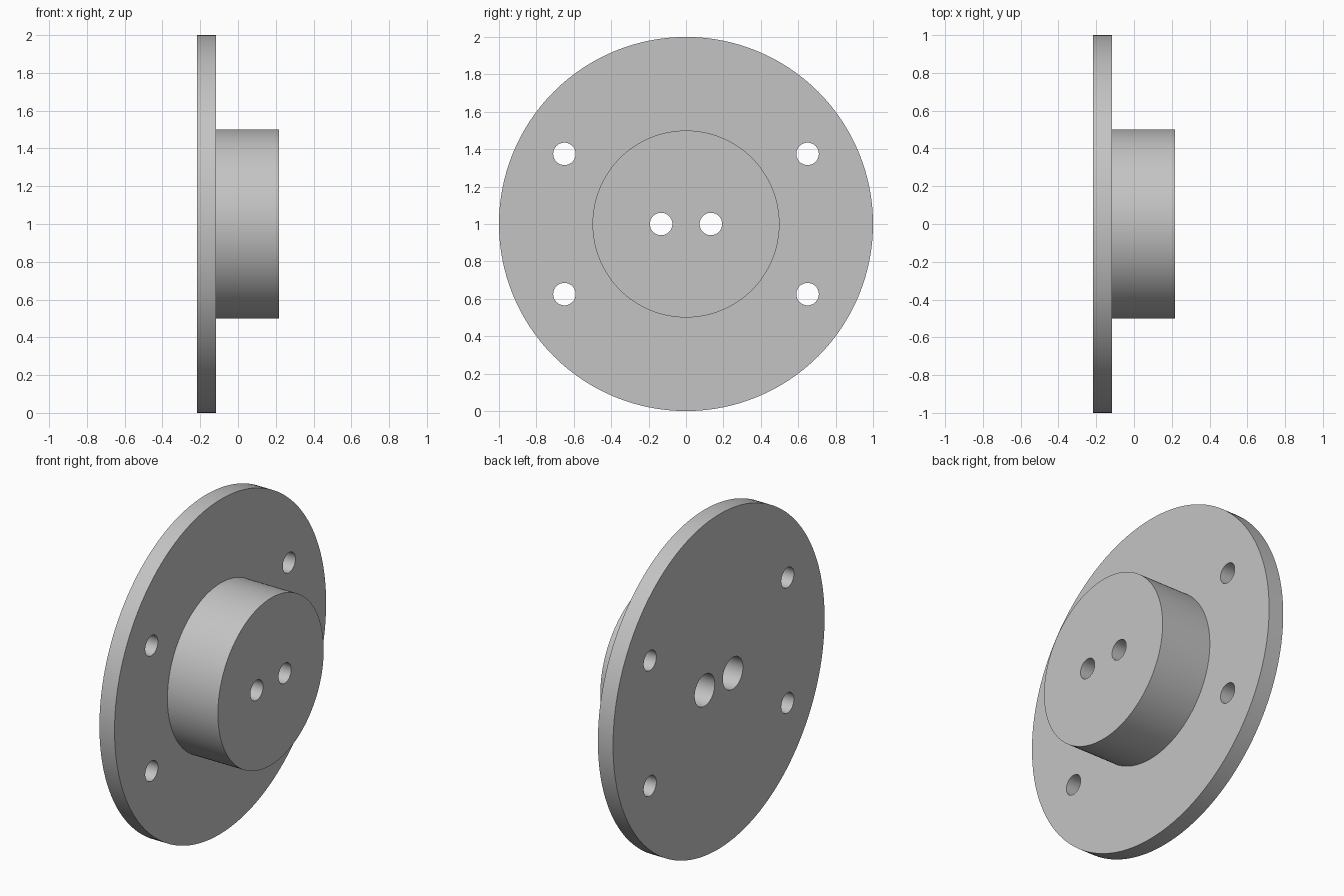
import bpy
import math

if "Cube" in bpy.data.objects:
    bpy.data.objects.remove(bpy.data.objects["Cube"], do_unlink=True)

BACK, STEP, FRONT = -0.217, -0.117, 0.217   # stations along the flange axis
AXIS_Z = 1.0

grey = bpy.data.materials.new("light grey metal")
grey.use_nodes = True
colour = (0.55, 0.55, 0.55, 1)
grey.diffuse_color = colour
grey.node_tree.nodes["Principled BSDF"].inputs["Base Color"].default_value = colour


def cylinder(name, radius, x0, x1, y=0.0, z=0.0, sides=48):
    """Cylinder lying along x, offset (y, z) from the flange axis."""
    bpy.ops.mesh.primitive_cylinder_add(
        vertices=sides, radius=radius, depth=x1 - x0,
        location=((x0 + x1) / 2, y, AXIS_Z + z), rotation=(0, math.pi / 2, 0))
    obj = bpy.context.object
    obj.name = name
    obj.data.materials.append(grey)
    return obj


def combine(target, tool, operation):
    """Apply a boolean and discard the tool object."""
    mod = target.modifiers.new(operation.lower(), "BOOLEAN")
    mod.operation, mod.solver, mod.object = operation, "EXACT", tool
    bpy.context.view_layer.objects.active = target
    bpy.ops.object.modifier_apply(modifier=mod.name)
    bpy.data.objects.remove(tool, do_unlink=True)


# Round plate with a raised hub
flange = cylinder("flange_with_hub", 1.0, BACK, STEP, sides=128)
combine(flange, cylinder("hub", 0.5, BACK + 0.05, FRONT, sides=128), "UNION")

# Four mounting holes through the plate
for y in (-0.65, 0.65):
    for z in (-0.375, 0.375):
        combine(flange, cylinder("mounting_hole", 0.06, BACK - 0.1, STEP + 0.1, y, z),
                "DIFFERENCE")

# Two hub holes, each widened from the back for a screw head
for y in (-0.133, 0.133):
    combine(flange, cylinder("hub_hole", 0.06, BACK - 0.1, FRONT + 0.1, y), "DIFFERENCE")
    combine(flange, cylinder("counterbore", 0.095, BACK - 0.1, BACK + 0.27, y), "DIFFERENCE")

# Smooth round walls, crisp rims
bpy.ops.object.select_all(action="DESELECT")
flange.select_set(True)
bpy.context.view_layer.objects.active = flange
bpy.ops.object.shade_smooth_by_angle(angle=math.radians(30))
